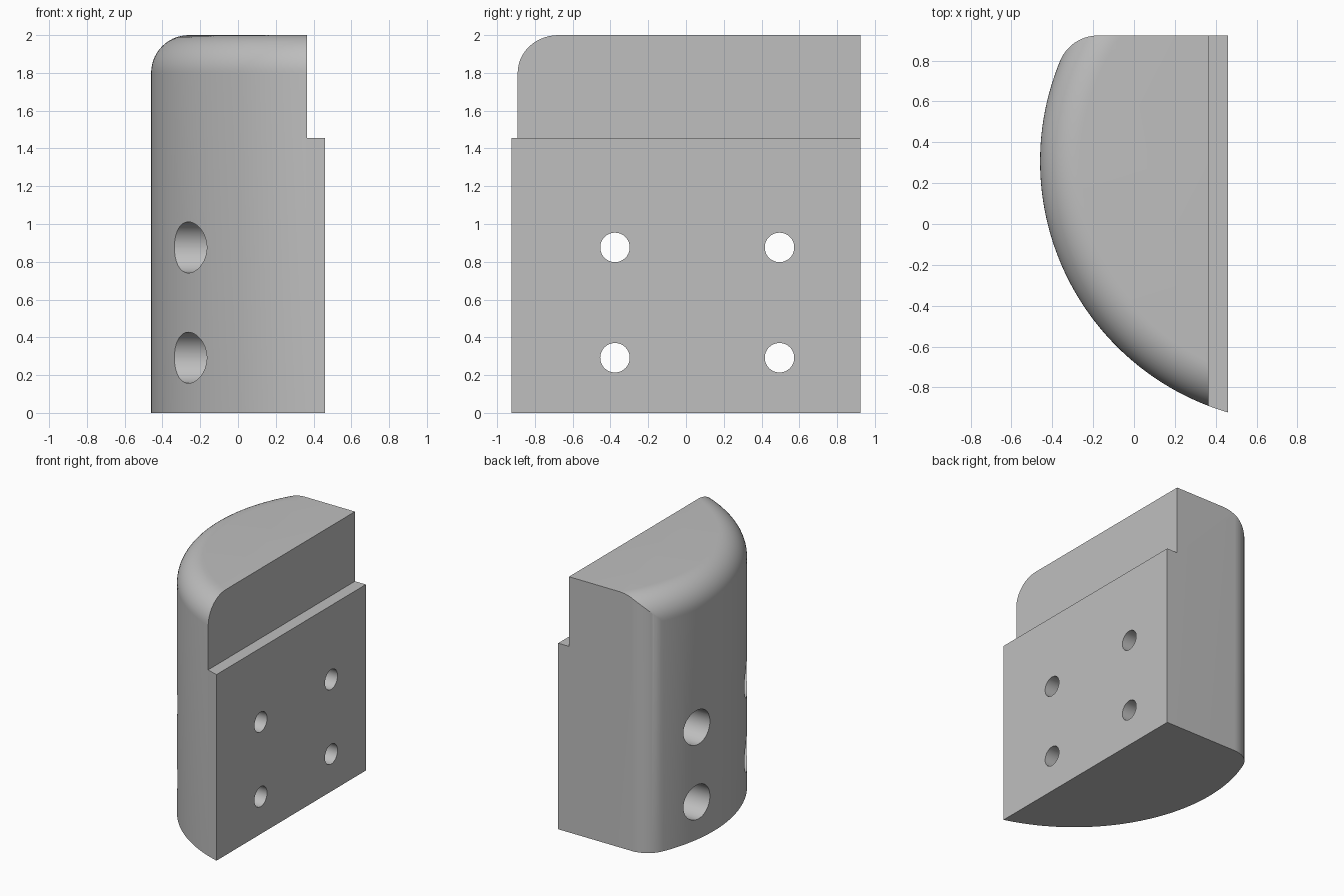
import bpy, bmesh, math
from mathutils import Matrix, Vector

cube = bpy.data.objects.get("Cube")
if cube:
    bpy.data.objects.remove(cube, do_unlink=True)

HEIGHT = 2.0
FLAT_X, BACK_Y = 0.46, 0.923          # mounting face and back face
R, FILLET = 1.282, 0.2                # big outer curve and its rounding
CENTRE = Vector((0.822, 0.307))       # axis of the big curve


def make_object(name, bm):
    bmesh.ops.recalc_face_normals(bm, faces=bm.faces)
    mesh = bpy.data.meshes.new(name)
    bm.to_mesh(mesh)
    bm.free()
    obj = bpy.data.objects.new(name, mesh)
    bpy.context.collection.objects.link(obj)
    return obj


def prism(name, outline, z0, z1):
    bm = bmesh.new()
    face = bm.faces.new([bm.verts.new((x, y, z0)) for x, y in outline])
    top = bmesh.ops.extrude_face_region(bm, geom=[face])["geom"]
    bmesh.ops.translate(bm, vec=(0, 0, z1 - z0),
                        verts=[v for v in top if isinstance(v, bmesh.types.BMVert)])
    return make_object(name, bm)


def x_cylinder(name, radius, x0, x1, y, z):
    bm = bmesh.new()
    place = Matrix.Translation(((x0 + x1) / 2, y, z)) @ Matrix.Rotation(math.pi / 2, 4, "Y")
    bmesh.ops.create_cone(bm, cap_ends=True, segments=64, radius1=radius,
                          radius2=radius, depth=x1 - x0, matrix=place)
    return make_object(name, bm)


def cut(target, cutter, operation="DIFFERENCE"):
    cutter.hide_render = True
    mod = target.modifiers.new("cut", "BOOLEAN")
    mod.operation, mod.solver, mod.object = operation, "EXACT", cutter
    bpy.context.view_layer.objects.active = target
    bpy.ops.object.modifier_apply(modifier=mod.name)
    bpy.data.objects.remove(cutter, do_unlink=True)


# Big cylinder with a rounded top rim supplies the curved side
bm = bmesh.new()
bmesh.ops.create_cone(bm, cap_ends=True, segments=256, radius1=R, radius2=R, depth=HEIGHT,
                      matrix=Matrix.Translation((*CENTRE, HEIGHT / 2)))
rim = [e for e in bm.edges if all(v.co.z > HEIGHT - 0.01 for v in e.verts)]
bmesh.ops.bevel(bm, geom=rim, offset=FILLET, segments=14, profile=0.5, affect="EDGES")
body = make_object("curved_block", bm)

# Plan outline: flat sides plus the rounded upright corner at the back
dy = BACK_Y - FILLET - CENTRE.y
dx = -math.sqrt((R - FILLET) ** 2 - dy ** 2)
corner = CENTRE + Vector((dx, dy))
end = math.atan2(dy, dx)
outline = [(FLAT_X, BACK_Y)]
for i in range(15):
    a = math.pi / 2 + (end - math.pi / 2) * i / 14
    outline.append((corner.x + FILLET * math.cos(a), corner.y + FILLET * math.sin(a)))
tangent = Vector(outline[-1]) + 0.5 * Vector((-math.sin(end), math.cos(end)))
outline += [tuple(tangent), (tangent.x, -1.1), (FLAT_X, -1.1)]
cut(body, prism("plan_cutter", outline, -0.1, HEIGHT + 0.1), "INTERSECT")

# Step along the top of the mounting face
step = [(0.366, -1.3), (0.7, -1.3), (0.7, 1.3), (0.366, 1.3)]
cut(body, prism("step_cutter", step, 1.455, 2.3))

# Four counterbored screw holes
for y in (-0.376, 0.495):
    for z in (0.292, 0.876):
        cut(body, x_cylinder("bore_cutter", 0.135, -0.9, 0.2, y, z))
        cut(body, x_cylinder("hole_cutter", 0.078, -0.8, 0.8, y, z))

# Single grey finish
grey = bpy.data.materials.new("light_grey")
grey.use_nodes = True
colour = (0.52, 0.52, 0.52, 1)
grey.diffuse_color = colour
grey.node_tree.nodes["Principled BSDF"].inputs["Base Color"].default_value = colour
body.data.materials.clear()
body.data.materials.append(grey)
for poly in body.data.polygons:
    poly.material_index = 0

bpy.ops.object.select_all(action="DESELECT")
body.select_set(True)
bpy.context.view_layer.objects.active = body
bpy.ops.object.shade_smooth_by_angle(angle=math.radians(25))
